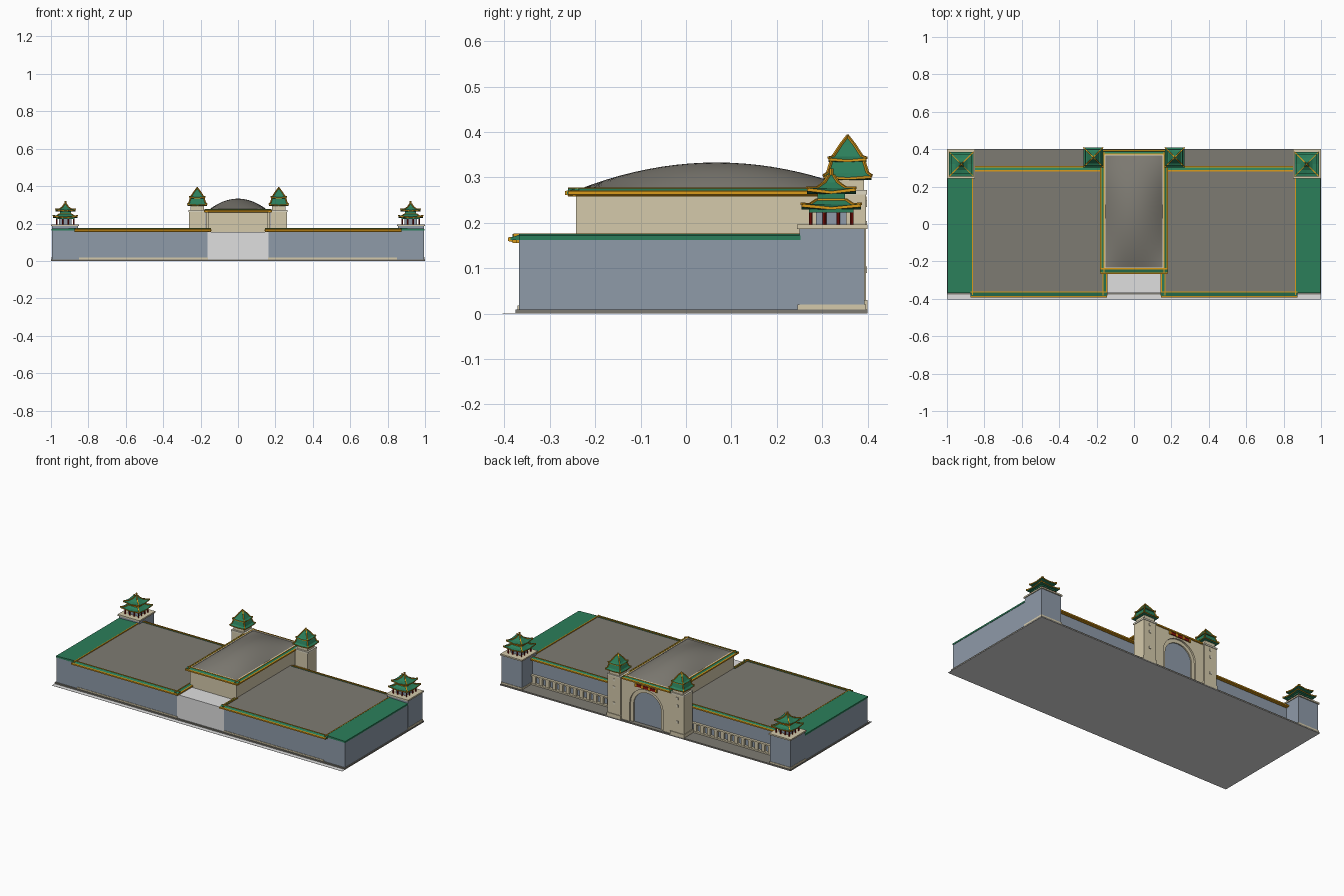
import bpy, bmesh, math
from mathutils import Vector

if "Cube" in bpy.data.objects:
    bpy.data.objects.remove(bpy.data.objects["Cube"])


def material(name, r, g, b):
    m = bpy.data.materials.new(name)
    m.diffuse_color = [(c / 255) ** 2.2 for c in (r, g, b)] + [1]
    m.use_nodes = True
    m.node_tree.nodes["Principled BSDF"].inputs["Base Color"].default_value = m.diffuse_color
    return m


SLATE = material("slate wall", 141, 153, 167)
TAN = material("tan stone", 212, 201, 170)
PALE = material("pale grey", 222, 222, 222)
CREAM = material("cream trim", 222, 215, 193)
ROOF = material("grey roof", 125, 122, 114)
GREEN = material("green tile", 47, 126, 91)
GOLD = material("gold trim", 218, 153, 32)
RED = material("red paint", 140, 26, 20)


def make(name, verts, faces, mats, idx=None):
    me = bpy.data.meshes.new(name)
    me.from_pydata([tuple(v) for v in verts], [], faces)
    for m in mats:
        me.materials.append(m)
    if idx:
        for p, i in zip(me.polygons, idx):
            p.material_index = i
    bm = bmesh.new()
    bm.from_mesh(me)
    bmesh.ops.recalc_face_normals(bm, faces=bm.faces)
    bm.to_mesh(me)
    bm.free()
    ob = bpy.data.objects.new(name, me)
    bpy.context.collection.objects.link(ob)
    return ob


def prism(name, pts, vec, mat):
    """Extrude a closed 3D outline along vec."""
    n = len(pts)
    a = [Vector(p) for p in pts]
    faces = [tuple(range(n)), tuple(range(n, 2 * n))]
    faces += [(i, (i + 1) % n, n + (i + 1) % n, n + i) for i in range(n)]
    return make(name, a + [p + Vector(vec) for p in a], faces, [mat])


def box(name, x0, x1, y0, y1, z0, z1, mat):
    return prism(name, [(x0, y0, z0), (x1, y0, z0), (x1, y1, z0), (x0, y1, z0)], (0, 0, z1 - z0), mat)


def cyl(name, x, y, z0, z1, r, mat, n=8):
    pts = [(x + r * math.cos(i * math.tau / n), y + r * math.sin(i * math.tau / n), z0) for i in range(n)]
    return prism(name, pts, (0, 0, z1 - z0), mat)


def bar(name, p, q, w, mat):
    p, q = Vector(p), Vector(q)
    d = (q - p).normalized()
    s = d.cross(Vector((0, 0, 1))).normalized() * w
    u = s.cross(d).normalized() * w
    return prism(name, [p + s + u, p - s + u, p - s - u, p + s - u], q - p, mat)


def square_roof(name, cx, cy, rings, mats):
    """Square roof lofted through (half width, z, corner lift); one material per band."""
    verts, faces, idx = [], [], []
    dirs = [(1, 1), (0, 1), (-1, 1), (-1, 0), (-1, -1), (0, -1), (1, -1), (1, 0)]
    for h, z, lift in rings:
        verts += [(cx + dx * h, cy + dy * h, z + (lift if dx * dy else 0)) for dx, dy in dirs]
    for k in range(len(rings) - 1):
        for i in range(8):
            j = (i + 1) % 8
            faces.append((8 * k + i, 8 * k + j, 8 * k + 8 + j, 8 * k + 8 + i))
            idx.append(k)
    make(name, verts, faces, mats, idx)
    # gold hip ridges, skipping the underside and the lip
    for (h, z, l), (h2, z2, l2) in zip(rings[2:], rings[3:]):
        if h - h2 > 0.004:
            for sx in (-1, 1):
                for sy in (-1, 1):
                    bar(name + "_ridge", (cx + sx * h, cy + sy * h, z + l),
                        (cx + sx * h2, cy + sy * h2, z2 + l2), 0.0027, GOLD)


def eave(name, a, b, out, z, w=0.02, rise=0.012):
    """Straight eave from a to b: green tile slope, gold lip outside, gold ridge inside."""
    o = Vector((*out, 0))
    a, b = Vector((*a, z)), Vector((*b, z))
    up = Vector((0, 0, 1))
    prism(name, [a - o * 0.006, a + o * w, a + o * w + up * 0.005, a + up * rise, a - o * 0.006 + up * rise], b - a, GREEN)
    e = a + o * w
    prism(name + "_lip", [e - o * 0.005 - up * 0.004, e + o * 0.005 - up * 0.002, e + o * 0.005 + up * 0.006,
                          e - o * 0.003 + up * 0.0075], b - a, GOLD)
    prism(name + "_cornice", [a - up * 0.006, a + o * 0.008 - up * 0.006, a + o * 0.008, a], b - a, GOLD)
    r = a - o * 0.003 + up * rise
    prism(name + "_ridge", [r - o * 0.003 - up * 0.002, r + o * 0.003 - up * 0.002, r + o * 0.003 + up * 0.002,
                            r - o * 0.003 + up * 0.002], b - a, GOLD)


def arch_wall(name, half, top, spring, y0, y1, mat):
    """Wall with an open arch cut from its foot."""
    pts = [(-0.172, y0, 0.008), (-0.172, y0, 0.26), (0.172, y0, 0.26), (0.172, y0, 0.008)]
    pts.append((half, y0, 0.008))
    for i in range(17):
        t = math.pi * i / 16
        pts.append((half * math.cos(t), y0, spring + (top - spring) * math.sin(t)))
    pts.append((-half, y0, 0.008))
    prism(name, pts, (0, y1 - y0, 0), mat)


# pale ground sheet and grey plinth slab
box("ground_sheet", -1, 1, -0.404, 0.4, 0, 0.001, PALE)
box("base_slab", -1, 1, -0.376, 0.4, 0.001, 0.009, ROOF)

# central hall with pale front block
box("front_block", -0.162, 0.162, -0.368, -0.23, 0.008, 0.155, PALE)
box("hall_wall", -0.16, 0.16, -0.242, 0.37, 0.008, 0.264, TAN)
eave("hall_front_eave", (-0.178, -0.242), (0.178, -0.242), (0, -1), 0.264)
eave("hall_rear_eave", (-0.165, 0.378), (0.165, 0.378), (0, 1), 0.264, 0.014)
for s in (-1, 1):
    eave("hall_side_eave", (s * 0.163, -0.26), (s * 0.163, 0.385), (s, 0), 0.264, 0.014)
    box("hall_curb", s * 0.155 - 0.003, s * 0.155 + 0.003, -0.238, 0.372, 0.27, 0.278, CREAM)
for y in (-0.235, 0.369):
    box("hall_curb", -0.158, 0.158, y - 0.003, y + 0.003, 0.27, 0.278, CREAM)

# vaulted roof, curved both ways
N = 20
verts = []
for i in range(N + 1):
    for j in range(N + 1):
        u, v = 2 * i / N - 1, 2 * j / N - 1
        verts.append((0.155 * u, 0.067 + 0.303 * v, 0.274 + 0.059 * (1 - u * u) * (1 - v * v)))
faces = [(i * (N + 1) + j, (i + 1) * (N + 1) + j, (i + 1) * (N + 1) + j + 1, i * (N + 1) + j + 1)
         for i in range(N) for j in range(N)]
dome = make("vaulted_roof", verts, faces, [ROOF])
for p in dome.data.polygons:
    p.use_smooth = True

# rear gate: stepped arches, glazing and painted sign
arch_wall("gate_outer_arch", 0.115, 0.232, 0.125, 0.38, 0.39, TAN)
arch_wall("gate_inner_arch", 0.095, 0.21, 0.12, 0.37, 0.38, TAN)
box("gate_window", -0.11, 0.11, 0.368, 0.373, 0.008, 0.225, SLATE)
box("gate_sign", -0.07, 0.07, 0.388, 0.396, 0.24, 0.256, RED)
for x in (-0.07, -0.024, 0.024, 0.07):
    box("sign_stud", x - 0.006, x + 0.006, 0.39, 0.398, 0.238, 0.258, GOLD)

for s in (-1, 1):
    def sbox(name, x0, x1, *rest):
        box(name, min(s * x0, s * x1), max(s * x0, s * x1), *rest)

    # wing block and its flat roof
    sbox("wing_wall", 0.16, 0.994, -0.368, 0.29, 0.008, 0.163, SLATE)
    sbox("wing_roof", 0.16, 0.865, -0.366, 0.288, 0.16, 0.171, ROOF)
    sbox("wing_plinth", 0.16, 0.85, -0.371, -0.36, 0.008, 0.018, TAN)
    prism("side_tile_slope", [(s * 0.865, -0.368, 0.162), (s * 0.996, -0.368, 0.162), (s * 0.996, -0.368, 0.172),
                              (s * 0.865, -0.368, 0.176)], (0, 0.62, 0), GREEN)
    sbox("side_ridge", 0.861, 0.867, -0.38, 0.25, 0.168, 0.177, GOLD)
    eave("wing_front_eave", (s * 0.145, -0.367), (s * 0.875, -0.367), (0, -1), 0.162)
    eave("wing_inner_eave", (s * 0.163, -0.382), (s * 0.163, -0.242), (-s, 0), 0.162, 0.016)
    eave("wing_rear_eave", (s * 0.17, 0.288), (s * 0.855, 0.288), (0, 1), 0.162, 0.016)

    # low colonnade along the recessed rear wall
    sbox("colonnade_coping", 0.25, 0.86, 0.285, 0.306, 0.06, 0.068, TAN)
    sbox("colonnade_plinth", 0.25, 0.86, 0.285, 0.307, 0.008, 0.018, TAN)
    for i in range(13):
        x = 0.275 + i * 0.0468
        sbox("colonnade_pillar", x - 0.011, x + 0.011, 0.285, 0.304, 0.016, 0.062, TAN)

    # gate pylon
    px, py = s * 0.218, 0.356
    sbox("pylon_shaft", 0.174, 0.262, 0.312, 0.396, 0.008, 0.27, TAN)
    sbox("pylon_plinth", 0.17, 0.266, 0.308, 0.4, 0.008, 0.03, TAN)
    sbox("pylon_band", 0.171, 0.265, 0.309, 0.399, 0.262, 0.272, CREAM)
    sbox("pylon_neck", 0.182, 0.254, 0.32, 0.392, 0.27, 0.302, TAN)
    for z in (0.09, 0.19, 0.235):
        sbox("pylon_ornament", 0.211, 0.225, 0.394, 0.399, z, z + 0.014, CREAM)
    square_roof("pylon_lower_roof", px, py,
                [(0.036, 0.294, 0), (0.053, 0.295, 0.003), (0.053, 0.3, 0.004), (0.044, 0.31, 0), (0.036, 0.336, 0)],
                [GREEN, GOLD, GREEN, GREEN])
    square_roof("pylon_upper_roof", px, py,
                [(0.03, 0.333, 0), (0.042, 0.334, 0.003), (0.042, 0.339, 0.004), (0.032, 0.346, 0),
                 (0.015, 0.372, 0), (0.001, 0.39, 0)], [GREEN, GOLD, GREEN, GREEN, GREEN])
    cyl("pylon_finial", px, py, 0.385, 0.395, 0.003, GOLD)

    # corner tower base
    sbox("tower_base", 0.855, 0.995, 0.25, 0.393, 0.008, 0.188, SLATE)
    sbox("tower_plinth", 0.852, 0.998, 0.246, 0.396, 0.008, 0.02, TAN)
    sbox("tower_cap", 0.85, 1.0, 0.244, 0.4, 0.187, 0.196, TAN)

    # corner pavilion
    cx, cy = s * 0.923, 0.32
    box("pavilion_core", cx - 0.034, cx + 0.034, cy - 0.034, cy + 0.034, 0.195, 0.235, SLATE)
    for i in range(4):
        for j in range(4):
            if i in (0, 3) or j in (0, 3):
                cyl("pavilion_column", cx - 0.045 + 0.03 * i, cy - 0.045 + 0.03 * j, 0.195, 0.228, 0.004, RED)
    box("pavilion_beam", cx - 0.049, cx + 0.049, cy - 0.049, cy + 0.049, 0.223, 0.231, GREEN)
    square_roof("pavilion_lower_roof", cx, cy,
                [(0.04, 0.23, 0), (0.066, 0.229, 0.006), (0.066, 0.235, 0.007), (0.047, 0.241, 0), (0.032, 0.251, 0)],
                [GREEN, GOLD, GREEN, GREEN])
    box("pavilion_upper_wall", cx - 0.03, cx + 0.03, cy - 0.03, cy + 0.03, 0.245, 0.268, GREEN)
    box("pavilion_band", cx - 0.034, cx + 0.034, cy - 0.034, cy + 0.034, 0.249, 0.254, GOLD)
    square_roof("pavilion_upper_roof", cx, cy,
                [(0.028, 0.264, 0), (0.054, 0.264, 0.006), (0.054, 0.27, 0.007), (0.032, 0.277, 0),
                 (0.015, 0.289, 0), (0.005, 0.305, 0)], [GREEN, GOLD, GREEN, GREEN, GREEN])
    cyl("pavilion_finial", cx, cy, 0.295, 0.32, 0.005, GOLD)
